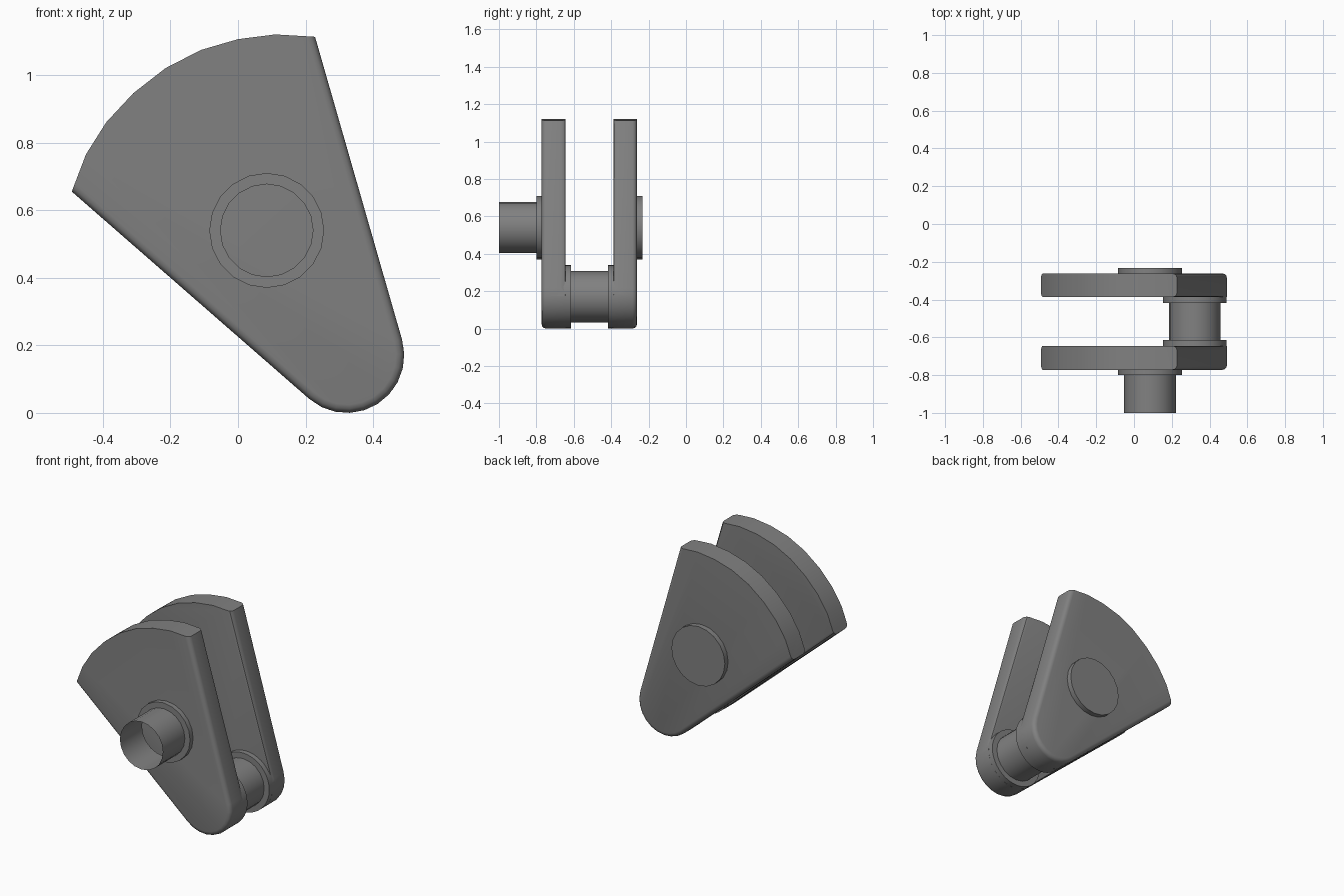
import bpy, bmesh
from math import sin, cos, radians, tau

if "Cube" in bpy.data.objects:
    bpy.data.objects.remove(bpy.data.objects["Cube"])

SIDES = 20
PIN = (0.322, 0.17)      # crank pin centre (x, z)
MAIN = (0.085, 0.54)     # main journal centre (x, z)

steel = bpy.data.materials.new("dark_steel")
steel.diffuse_color = (0.22, 0.22, 0.22, 1)
steel.use_nodes = True
steel.node_tree.nodes["Principled BSDF"].inputs["Base Color"].default_value = steel.diffuse_color


def finish(bm, name):
    bmesh.ops.recalc_face_normals(bm, faces=bm.faces)
    mesh = bpy.data.meshes.new(name)
    bm.to_mesh(mesh)
    bm.free()
    mesh.materials.append(steel)
    ob = bpy.data.objects.new(name, mesh)
    bpy.context.collection.objects.link(ob)
    bpy.ops.object.select_all(action='DESELECT')
    ob.select_set(True)
    bpy.context.view_layer.objects.active = ob
    bpy.ops.object.shade_smooth_by_angle(angle=radians(35))


def lathe(name, centre, stations, caps=True, sides=SIDES):
    """Round part along y from (y, radius) stations."""
    bm = bmesh.new()
    rings = [[bm.verts.new((centre[0] + r * cos(tau * i / sides), y,
                            centre[1] + r * sin(tau * i / sides)))
              for i in range(sides)] for y, r in stations]
    for a, b in zip(rings, rings[1:]):
        for i in range(sides):
            j = (i + 1) % sides
            bm.faces.new((a[i], a[j], b[j], b[i]))
    if caps:
        bm.faces.new(rings[0])
        bm.faces.new(rings[-1])
    finish(bm, name)


def web(name, outer, inner):
    """Fan-shaped counterweight plate, rounded along its sides and outer foot."""
    fan = [(0.228, 1.113), (0.11, 1.12), (0, 1.106), (-0.11, 1.074), (-0.215, 1.02),
           (-0.31, 0.946), (-0.39, 0.86), (-0.45, 0.765), (-0.492, 0.655)]
    foot = [radians(-131 + 147 * i / 10) for i in range(11)]
    outline = fan + [(PIN[0] + 0.17 * cos(a), PIN[1] + 0.17 * sin(a)) for a in foot]
    bm = bmesh.new()
    a = [bm.verts.new((x, outer, z)) for x, z in outline]
    b = [bm.verts.new((x, inner, z)) for x, z in outline]
    n = len(outline)
    bm.faces.new(a)
    bm.faces.new(b)
    for i in range(n):
        j = (i + 1) % n
        bm.faces.new((a[i], a[j], b[j], b[i]))
    bmesh.ops.recalc_face_normals(bm, faces=bm.faces)
    edges = [bm.edges.get((a[i], a[(i + 1) % n])) for i in range(len(fan) - 1, n)]
    edges += [bm.edges.get((b[i], b[(i + 1) % n])) for i in (len(fan) - 1, n - 1)]
    bmesh.ops.bevel(bm, geom=edges, offset=0.024, segments=3, profile=0.5,
                    affect='EDGES')
    finish(bm, name)


# Counterweight plates
web("front_web", -0.772, -0.645)
web("back_web", -0.262, -0.387)

# Crank pin with a shoulder at each end
lathe("crank_pin", PIN, [(-0.66, 0.137), (-0.37, 0.137)])
lathe("front_pin_shoulder", PIN, [(-0.67, 0.169), (-0.615, 0.169)], sides=40)
lathe("back_pin_shoulder", PIN, [(-0.417, 0.169), (-0.36, 0.169)], sides=40)

# Front main journal, open at its outer end
lathe("front_journal", MAIN, [(-0.77, 0.17), (-0.80, 0.17), (-0.80, 0.137),
                              (-1.0, 0.137)], caps=False)

# Back journal shoulder with a separate flush end disc
lathe("back_journal_collar", MAIN, [(-0.265, 0.17), (-0.232, 0.17), (-0.232, 0.137)],
      caps=False)
lathe("back_journal_end", MAIN, [(-0.232, 0.137), (-0.265, 0.137)])
